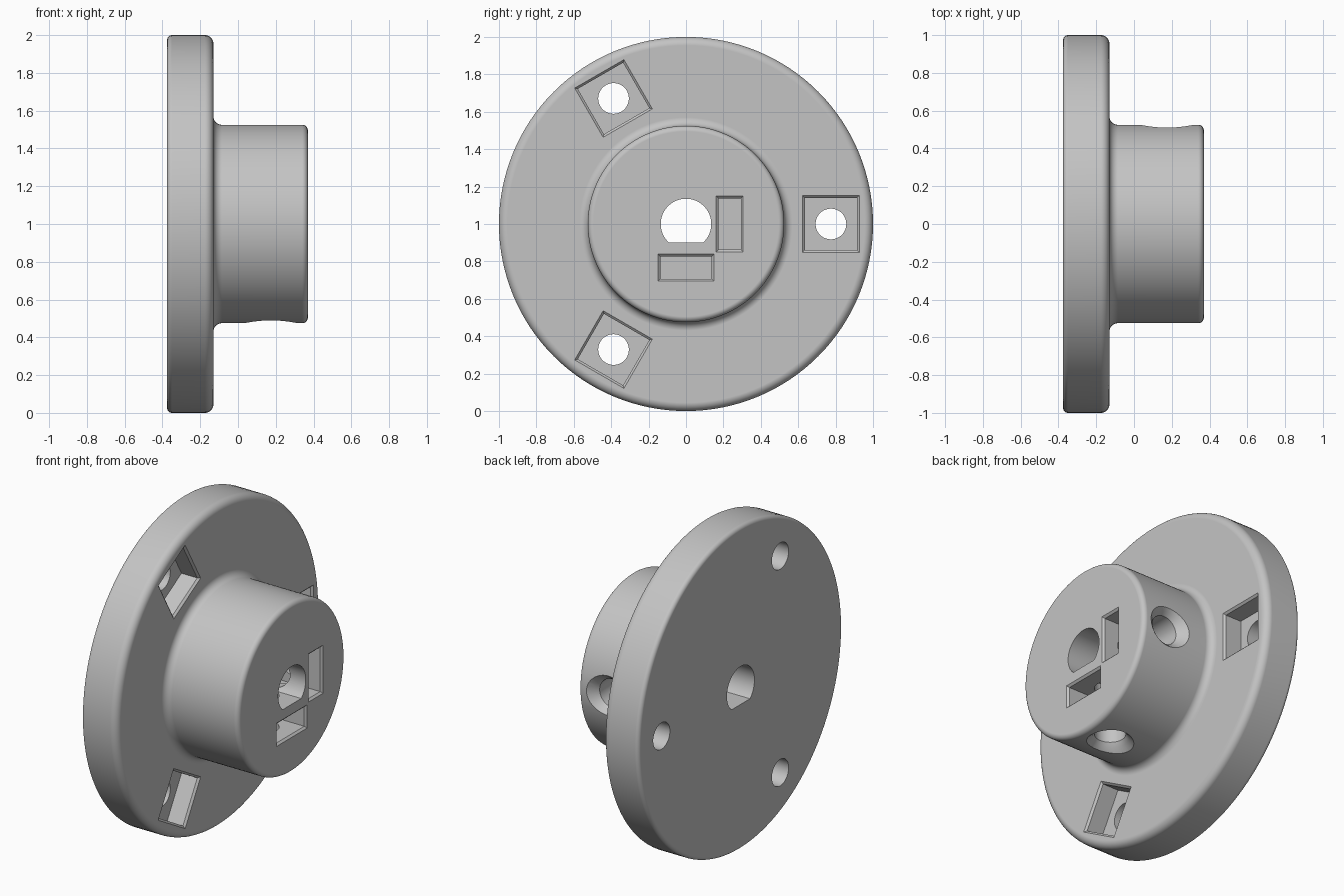
import bpy, bmesh
from math import pi, sin, cos, asin
from mathutils import Matrix, Vector

if "Cube" in bpy.data.objects:
    bpy.data.objects.remove(bpy.data.objects["Cube"])

grey = bpy.data.materials.new("plain grey")
grey.use_nodes = True
grey.diffuse_color = (0.55, 0.55, 0.55, 1)
grey.node_tree.nodes["Principled BSDF"].inputs["Base Color"].default_value = grey.diffuse_color

BACK, FACE, END = -0.375, -0.13, 0.37      # disc back, disc front, hub end
DISC_R, HUB_R = 1.0, 0.525
CENTRE = Matrix.Translation((0, 0, 1))
# local x, y, z -> world y, z, x
ALONG_AXIS = CENTRE @ Matrix(((0, 0, 1, 0), (1, 0, 0, 0), (0, 1, 0, 0), (0, 0, 0, 1)))


def make_object(name, bm):
    bmesh.ops.recalc_face_normals(bm, faces=bm.faces)
    mesh = bpy.data.meshes.new(name)
    bm.to_mesh(mesh)
    bm.free()
    mesh.materials.append(grey)
    obj = bpy.data.objects.new(name, mesh)
    bpy.context.collection.objects.link(obj)
    return obj


def arc(x, r, radius, start, end, steps=8):
    angles = [start + (end - start) * i / steps for i in range(steps + 1)]
    return [(x + radius * cos(a), r + radius * sin(a)) for a in angles]


def rectangle(w, h):
    return lambda g: [(sx * (w / 2 + g), sy * (h / 2 + g))
                      for sx, sy in ((-1, -1), (1, -1), (1, 1), (-1, 1))]


def circle(r, n=48):
    return lambda g: [((r + g) * cos(2 * pi * i / n), (r + g) * sin(2 * pi * i / n))
                      for i in range(n)]


def d_shape(r, flat, n=48):
    start = asin(-flat / r)
    return lambda g: [(r * cos(start + (pi - 2 * start) * i / n),
                       r * sin(start + (pi - 2 * start) * i / n)) for i in range(n + 1)]


def cut(body, outline, levels, matrix):
    """Subtract an outline lofted through (height, growth) levels."""
    bm = bmesh.new()
    rings = [[bm.verts.new(matrix @ Vector((x, y, h))) for x, y in outline(g)]
             for h, g in levels]
    for low, high in zip(rings, rings[1:]):
        for i in range(len(low)):
            j = (i + 1) % len(low)
            bm.faces.new((low[i], low[j], high[j], high[i]))
    bm.faces.new(rings[0])
    bm.faces.new(rings[-1])
    cutter = make_object("cutter", bm)
    cutter.hide_render = True
    mod = body.modifiers.new("cut", "BOOLEAN")
    mod.operation, mod.solver, mod.object = "DIFFERENCE", "EXACT", cutter
    bpy.ops.object.modifier_apply(modifier=mod.name)
    bpy.data.objects.remove(cutter)


def pocket_levels(floor, top, lip=0.012):
    return [(floor, 0), (top - lip, 0), (top, lip), (top + 0.05, lip)]


# Disc and hub turned as one piece, with rounded edges and a fillet
profile = [(BACK, 0)]
profile += arc(BACK + 0.025, DISC_R - 0.025, 0.025, pi, pi / 2)
profile += arc(FACE - 0.045, DISC_R - 0.045, 0.045, pi / 2, 0)
profile += arc(FACE + 0.045, HUB_R + 0.045, 0.045, pi, 1.5 * pi)
profile += arc(END - 0.03, HUB_R - 0.03, 0.03, pi / 2, 0)
profile += [(END, 0)]
bm = bmesh.new()
verts = [bm.verts.new((x, r, 1)) for x, r in profile]
edges = [bm.edges.new(pair) for pair in zip(verts, verts[1:])]
bmesh.ops.spin(bm, geom=verts + edges, cent=(0, 0, 1), axis=(1, 0, 0),
               angle=2 * pi, steps=128, use_merge=True)
bmesh.ops.remove_doubles(bm, verts=bm.verts, dist=1e-5)
bmesh.ops.dissolve_limit(bm, angle_limit=0.001, verts=bm.verts, edges=bm.edges)
hub = make_object("flanged_hub", bm)
bpy.context.view_layer.objects.active = hub
hub.select_set(True)

# D-shaped shaft bore
cut(hub, d_shape(0.135, 0.1), [(-0.5, 0), (0.5, 0)], ALONG_AXIS)

# Three bolt holes, each with a square nut pocket
for i in range(3):
    place = ALONG_AXIS @ Matrix.Rotation(i * 2 * pi / 3, 4, "Z") @ Matrix.Translation((0.775, 0, 0))
    cut(hub, rectangle(0.28, 0.28), pocket_levels(FACE - 0.12, FACE), place)
    cut(hub, circle(0.082), [(-0.5, 0), (FACE + 0.1, 0)], place)

# Two nut slots beside the bore, with flared set screw holes from the rim
for angle in (0, -pi / 2):
    turn = Matrix.Rotation(angle, 4, "Z")
    slot = ALONG_AXIS @ turn @ Matrix.Translation((0.233, 0, 0))
    cut(hub, rectangle(0.12, 0.275), pocket_levels(0.03, END), slot)
    screw = (ALONG_AXIS @ turn @ Matrix.Translation((0, 0, 0.175))
             @ Matrix.Rotation(pi / 2, 4, "Y"))
    cut(hub, circle(0.088), [(0.05, 0), (0.47, 0), (0.495, 0.018), (0.525, 0.052), (0.6, 0.06)],
        screw)

# Smooth shading with crisp edges
bpy.ops.object.shade_smooth_by_angle(angle=pi / 6)
weighted = hub.modifiers.new("even shading", "WEIGHTED_NORMAL")
weighted.keep_sharp = True
